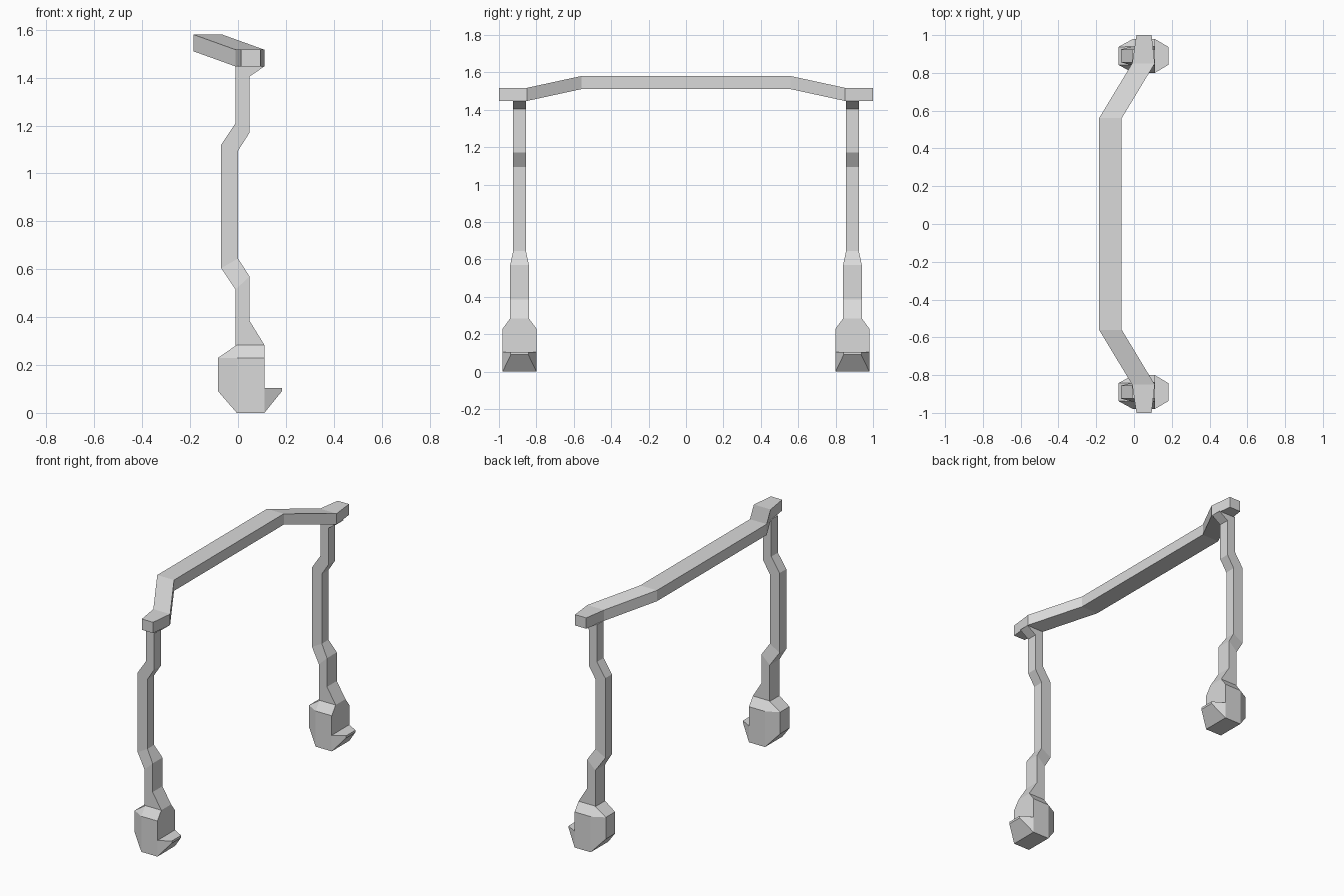
import bpy
import bmesh

cube = bpy.data.objects.get("Cube")
if cube:
    bpy.data.objects.remove(cube, do_unlink=True)

grey = bpy.data.materials.new("light_grey")
grey.use_nodes = True
colour = (0.7, 0.7, 0.7, 1)
grey.diffuse_color = colour
grey.node_tree.nodes["Principled BSDF"].inputs["Base Color"].default_value = colour


def finish(bm, name):
    bmesh.ops.recalc_face_normals(bm, faces=bm.faces)
    mesh = bpy.data.meshes.new(name)
    bm.to_mesh(mesh)
    bm.free()
    mesh.materials.append(grey)
    obj = bpy.data.objects.new(name, mesh)
    bpy.context.collection.objects.link(obj)


def loft(name, rings):
    """Skin a chain of four-cornered rings and cap both ends."""
    bm = bmesh.new()
    rows = [[bm.verts.new(p) for p in ring] for ring in rings]
    for a, b in zip(rows, rows[1:]):
        for i in range(4):
            j = (i + 1) % 4
            bm.faces.new((a[i], a[j], b[j], b[i]))
    bm.faces.new(rows[0])
    bm.faces.new(rows[-1])
    finish(bm, name)


def hull(name, points):
    """Convex faceted solid."""
    bm = bmesh.new()
    for p in points:
        bm.verts.new(p)
    bmesh.ops.convex_hull(bm, input=bm.verts)
    bmesh.ops.dissolve_limit(bm, angle_limit=0.02, verts=bm.verts, edges=bm.edges)
    finish(bm, name)


# Bent top beam: y, left x, right x, bottom z
half = [(0.56, -0.185, -0.065, 1.51), (0.85, -0.01, 0.11, 1.447), (1.0, 0.013, 0.093, 1.447)]
path = [(-y, a, b, z) for y, a, b, z in reversed(half)] + half
loft("top_beam", [[(a, y, z), (b, y, z), (b, y, z + 0.07), (a, y, z + 0.07)]
                  for y, a, b, z in path])

# Leg outline from top to ankle: left x, left z, right x, right z, half depth
leg = [(-0.01, 1.45, 0.11, 1.447, 0.034),
       (-0.01, 1.405, 0.048, 1.405, 0.034),
       (-0.01, 1.21, 0.048, 1.17, 0.034),
       (-0.07, 1.12, 0.0, 1.095, 0.034),
       (-0.07, 0.605, 0.0, 0.645, 0.034),
       (-0.01, 0.515, 0.048, 0.57, 0.05),
       (-0.01, 0.385, 0.048, 0.385, 0.05),
       (-0.01, 0.27, 0.11, 0.284, 0.05)]

for side, c in (("front", -0.89), ("back", 0.89)):
    loft(side + "_leg", [[(a, c - d, za), (b, c - d, zb), (b, c + d, zb), (a, c + d, za)]
                         for a, za, b, zb, d in leg])

    # Faceted foot block and the wedge toe beside it
    foot, toe = [], []
    for s in (-1, 1):
        wide, narrow = c + s * 0.09, c + s * 0.047
        for x in (-0.005, 0.11):
            foot += [(x, wide, 0), (x, wide, 0.23), (x, c + s * 0.05, 0.284)]
        foot += [(-0.083, narrow, 0.09), (-0.083, narrow, 0.23)]
        toe += [(0.11, wide, 0), (0.11, wide, 0.104),
                (0.183, narrow, 0.09), (0.183, narrow, 0.104)]
    hull(side + "_foot", foot)
    hull(side + "_toe", toe)
